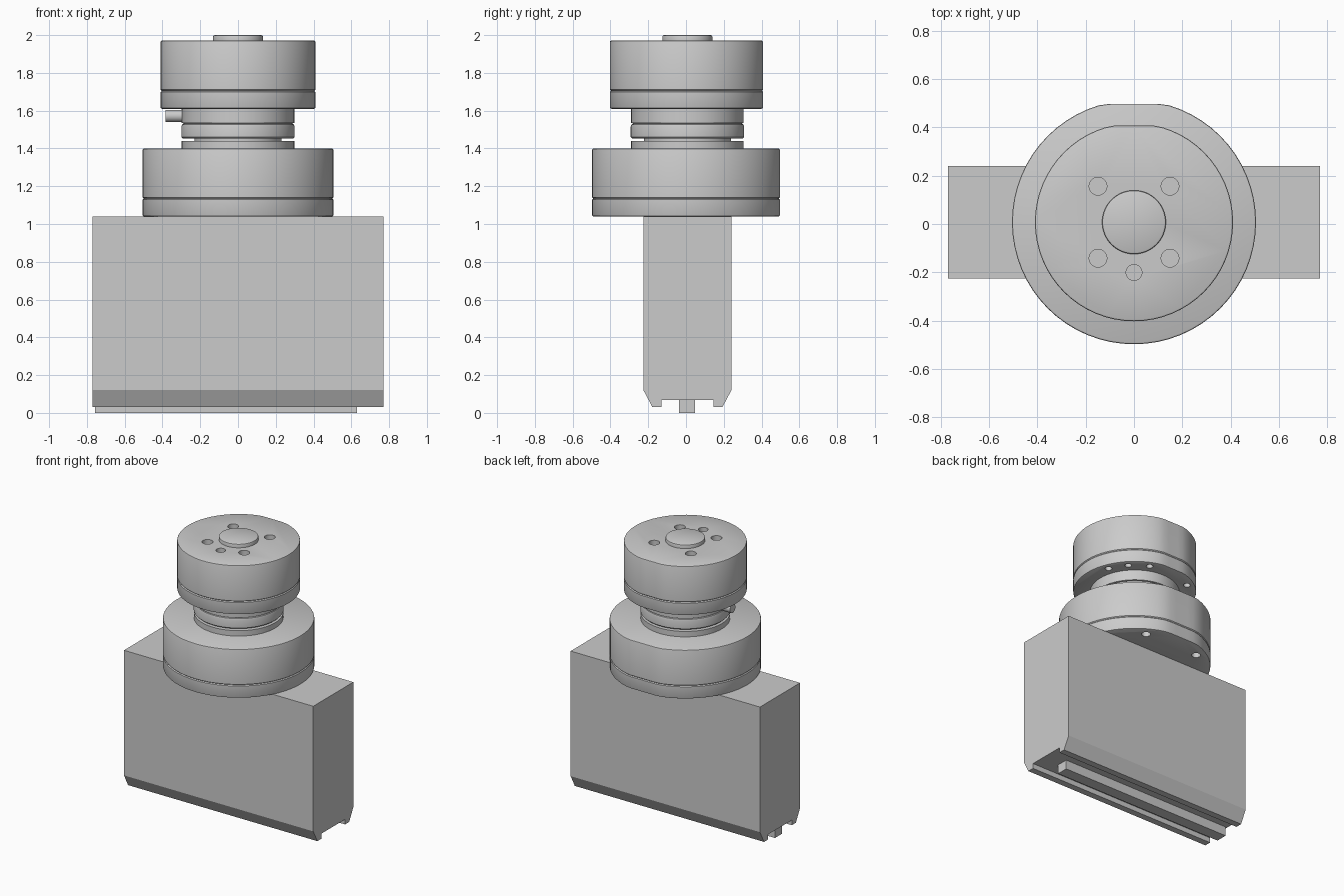
import bpy, bmesh
from math import sin, cos, pi, radians
from mathutils import Matrix

if "Cube" in bpy.data.objects:
    bpy.data.objects.remove(bpy.data.objects["Cube"])

CY = 0.0075      # y of the common axis
SIDES = 64


def finish(name, bm):
    bmesh.ops.recalc_face_normals(bm, faces=bm.faces)
    me = bpy.data.meshes.new(name)
    bm.to_mesh(me)
    bm.free()
    ob = bpy.data.objects.new(name, me)
    bpy.context.collection.objects.link(ob)
    return ob


def activate(ob):
    bpy.ops.object.select_all(action='DESELECT')
    ob.select_set(True)
    bpy.context.view_layer.objects.active = ob


def smooth(ob):
    activate(ob)
    bpy.ops.object.shade_smooth_by_angle(angle=radians(35))


def lathe(name, profile, radius=1.0, flat=1.0):
    """Closed turned solid; the outline is cut straight at local y = flat."""
    bm = bmesh.new()
    rings = []
    for r, z in profile:
        ring = []
        for i in range(SIDES):
            a = 2 * pi * i / SIDES
            y = min(sin(a), flat / radius)
            ring.append(bm.verts.new((r * cos(a), CY + r * y, z)))
        rings.append(ring)
    for lo, hi in zip(rings, rings[1:]):
        for i in range(SIDES):
            j = (i + 1) % SIDES
            bm.faces.new((lo[i], lo[j], hi[j], hi[i]))
    bm.faces.new(rings[0][::-1])
    bm.faces.new(rings[-1])
    return finish(name, bm)


def drill(ob, holes, z, depth):
    """Cut round blind holes (x, y, radius) centred on height z."""
    bm = bmesh.new()
    for x, y, r in holes:
        bmesh.ops.create_cone(bm, cap_ends=True, segments=20, radius1=r, radius2=r,
                              depth=2 * depth, matrix=Matrix.Translation((x, CY + y, z)))
    cutter = finish("hole_cutter", bm)
    cutter.hide_render = True
    mod = ob.modifiers.new("holes", 'BOOLEAN')
    mod.operation, mod.solver, mod.object = 'DIFFERENCE', 'EXACT', cutter
    activate(ob)
    bpy.ops.object.modifier_apply(modifier=mod.name)
    bpy.data.objects.remove(cutter)


def extrude_x(name, section, x0, x1):
    bm = bmesh.new()
    a = [bm.verts.new((x0, CY + y, z)) for y, z in section]
    b = [bm.verts.new((x1, CY + y, z)) for y, z in section]
    bm.faces.new(a)
    bm.faces.new(b[::-1])
    for i in range(len(a)):
        j = (i + 1) % len(a)
        bm.faces.new((a[i], a[j], b[j], b[i]))
    return finish(name, bm)


def disc_profile(r, z0, seam, z1):
    """Lower ring, thin seam and upper drum with softened rims."""
    b = 0.008
    return [(r - b, z0), (r - 0.002, z0 + 0.003), (r, z0 + b),
            (r, seam - 0.006), (r - 0.006, seam), (r, seam + 0.006),
            (r, z1 - b), (r - 0.002, z1 - 0.003), (r - b, z1)]


def polar(r, degrees, hole):
    return [(r * cos(radians(d)), r * sin(radians(d)), hole) for d in degrees]


# Base block with chamfered feet and an open channel underneath
half = [(0.233, 1.04), (0.233, 0.12), (0.185, 0.03), (0.137, 0.03), (0.137, 0.067)]
extrude_x("base_block", half + [(-y, z) for y, z in reversed(half)], -0.77, 0.77)

# Rail inside the channel
extrude_x("channel_rail", [(-0.044, 0), (0.04, 0), (0.04, 0.08), (-0.044, 0.08)], -0.757, 0.63)

# Large lower disc with screw holes underneath
lower = lathe("lower_disc", disc_profile(0.505, 1.04, 1.135, 1.40), 0.505, 0.49)
drill(lower, polar(0.435, [60, 120, 240, 300], 0.03), 1.04, 0.05)
smooth(lower)

# Stepped neck between the discs
smooth(lathe("neck", [(0.298, 1.395), (0.298, 1.44), (0.23, 1.44), (0.23, 1.452),
                      (0.292, 1.452), (0.3, 1.46), (0.3, 1.515), (0.296, 1.527),
                      (0.285, 1.532), (0.298, 1.535), (0.298, 1.615)]))

# Side peg on the neck
bm = bmesh.new()
bmesh.ops.create_cone(bm, cap_ends=True, segments=24, radius1=0.032, radius2=0.032, depth=0.185,
                      matrix=Matrix.Translation((-0.2925, CY, 1.572)) @ Matrix.Rotation(pi / 2, 4, 'Y'))
smooth(finish("side_peg", bm))

# Upper disc, drilled on top and underneath
upper = lathe("upper_disc", disc_profile(0.41, 1.61, 1.705, 1.972), 0.41, 0.40)
top_holes = [(sx * 0.149, sy * 0.149, 0.037) for sx in (-1, 1) for sy in (-1, 1)]
drill(upper, top_holes + [(0, -0.208, 0.033)], 1.972, 0.06)
drill(upper, polar(0.36, [21, 43, 66, 125, 180, 240, 300], 0.023), 1.61, 0.05)
smooth(upper)

# Raised cap in the middle of the top
smooth(lathe("top_cap", [(0.132, 1.965), (0.132, 1.992), (0.13, 1.997), (0.124, 2.0)]))
